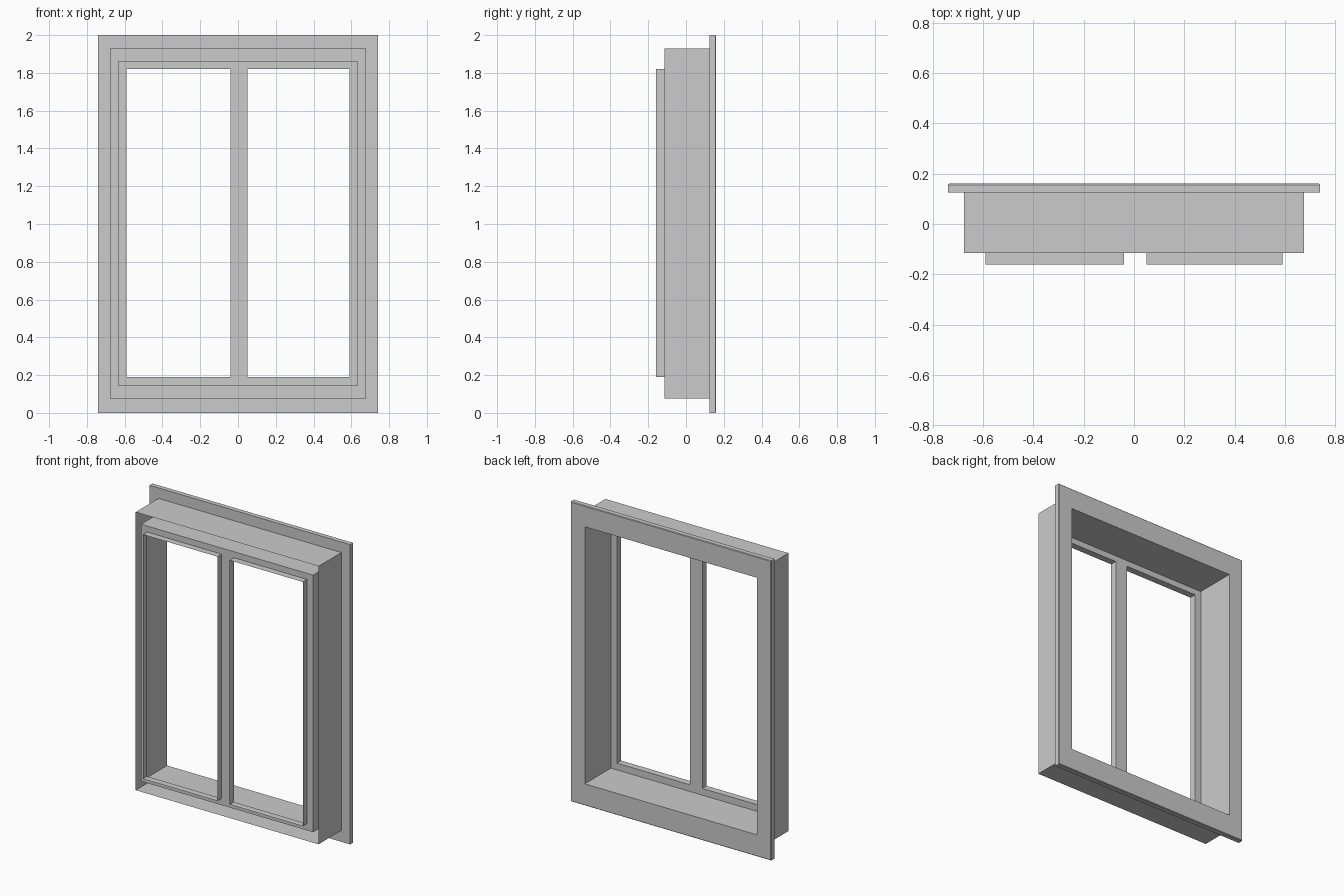
import bpy, bmesh

if "Cube" in bpy.data.objects:
    bpy.data.objects.remove(bpy.data.objects["Cube"])


def add_loft(bm, rings):
    """Skin a run of rectangular rings, each (x0, x1, z0, z1, y)."""
    loops = [[bm.verts.new(c) for c in ((x0, y, z0), (x1, y, z0), (x1, y, z1), (x0, y, z1))]
             for x0, x1, z0, z1, y in rings]
    for a, b in zip(loops, loops[1:]):
        for i in range(4):
            j = (i + 1) % 4
            bm.faces.new((a[i], b[i], b[j], a[j]))


def finish(name, bm):
    bmesh.ops.remove_doubles(bm, verts=bm.verts[:], dist=0.0005)
    mesh = bpy.data.meshes.new(name)
    bm.to_mesh(mesh)
    bm.free()
    bpy.context.collection.objects.link(bpy.data.objects.new(name, mesh))


def loft_object(name, rings):
    bm = bmesh.new()
    add_loft(bm, rings)
    finish(name, bm)


FRONT, SASH, FLANGE, BACK = -0.16, -0.115, 0.125, 0.16
BOX = (-0.675, 0.675, 0.075, 1.93)
TRIM = (-0.74, 0.74, 0.0, 2.0)
TRIM_IN = (-0.736, 0.736, 0.004, 1.996)
OPENING = (-0.635, 0.635, 0.145, 1.86)

# Outer sleeve that sits in the wall, open at the front
loft_object("outer_frame", [BOX + (SASH,), BOX + (FLANGE,)])

# Flat trim with a small edge bevel
loft_object("casing", [BOX + (FLANGE,), TRIM + (FLANGE,), TRIM + (BACK - 0.004,),
                       TRIM_IN + (BACK,), OPENING + (BACK,)])

# Deep reveal between trim and sash
loft_object("jamb_lining", [OPENING + (BACK,), OPENING + (SASH,)])

# Sash face with two panes, each with a reveal running forward
bm = bmesh.new()
xs = (-0.635, -0.59, -0.04, 0.05, 0.59, 0.635)
zs = (0.145, 0.19, 1.82, 1.86)
for c in range(5):
    for r in range(3):
        x0, x1, z0, z1 = xs[c], xs[c + 1], zs[r], zs[r + 1]
        if r == 1 and c in (1, 3):
            add_loft(bm, [(x0, x1, z0, z1, SASH), (x0, x1, z0, z1, FRONT)])
        else:
            bm.faces.new([bm.verts.new(p) for p in
                          ((x0, SASH, z0), (x0, SASH, z1), (x1, SASH, z1), (x1, SASH, z0))])
bmesh.ops.remove_doubles(bm, verts=bm.verts[:], dist=0.0005)
bmesh.ops.dissolve_limit(bm, angle_limit=0.01, verts=bm.verts[:], edges=[
    e for e in bm.edges if len(e.link_faces) == 2 and e.calc_face_angle(0) < 0.01
    and abs(e.verts[0].co.x - e.verts[1].co.x) < 0.001 and e.calc_length() < 0.1])
finish("window_sash", bm)
